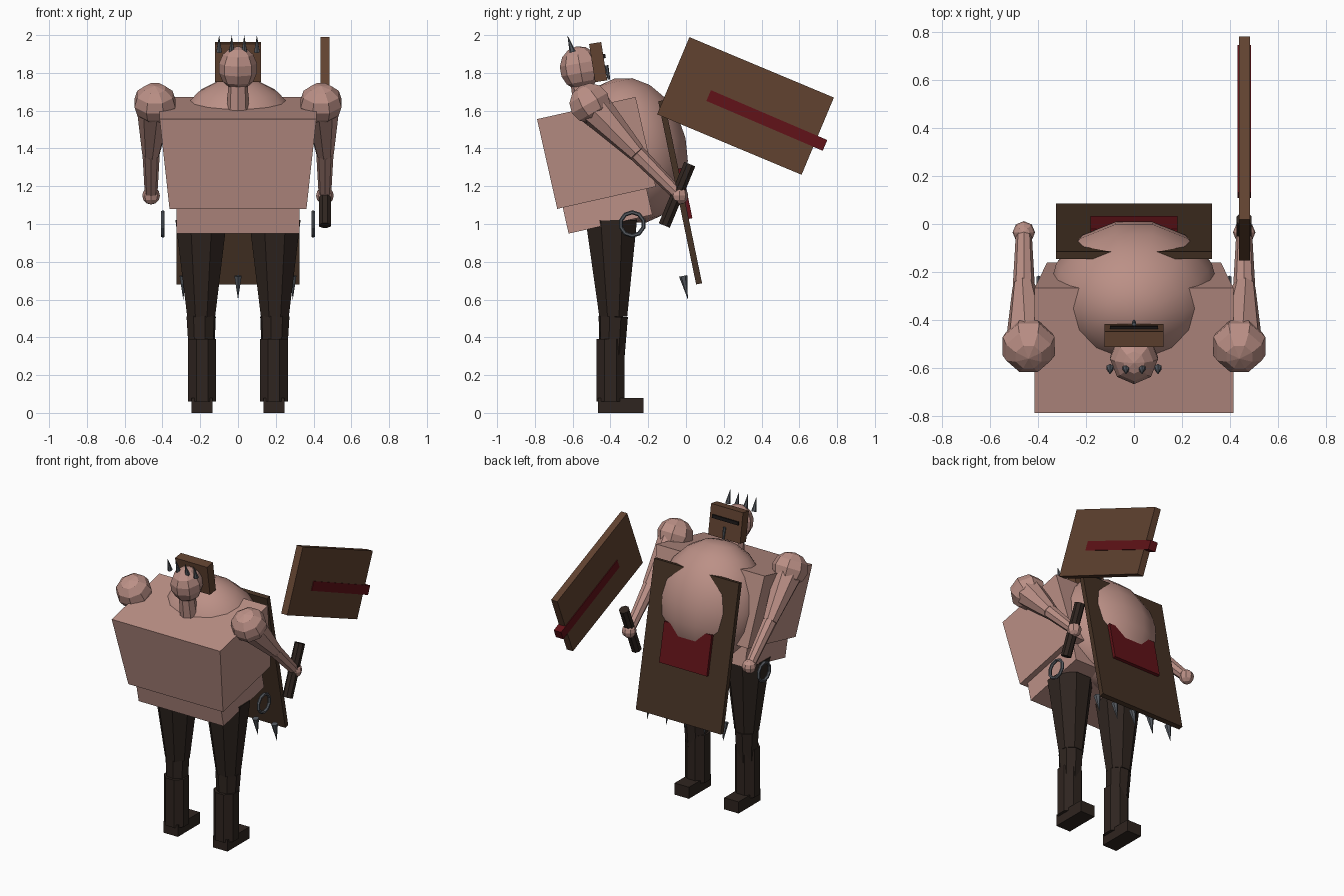
import bpy, bmesh
from math import radians, pi
from mathutils import Vector, Matrix

if "Cube" in bpy.data.objects:
    bpy.data.objects.remove(bpy.data.objects["Cube"])


def material(name, r, g, b):
    m = bpy.data.materials.new(name)
    m.diffuse_color = (r, g, b, 1)
    m.use_nodes = True
    m.node_tree.nodes["Principled BSDF"].inputs["Base Color"].default_value = m.diffuse_color
    return m


SKIN = material("skin", 0.50, 0.28, 0.24)
LEATHER = material("dark_leather", 0.028, 0.018, 0.014)
WOOD = material("wood", 0.12, 0.055, 0.03)
DARK_WOOD = material("dark_wood", 0.06, 0.032, 0.018)
RED = material("red", 0.12, 0.006, 0.009)
STEEL = material("steel", 0.09, 0.10, 0.115)
BLACK = material("black", 0.01, 0.008, 0.008)
TILT = 12.7  # lean of the torso


def finish(name, bm, mat, smooth=False):
    bmesh.ops.recalc_face_normals(bm, faces=bm.faces)
    for f in bm.faces:
        f.smooth = smooth
    me = bpy.data.meshes.new(name)
    bm.to_mesh(me)
    bm.free()
    me.materials.append(mat)
    ob = bpy.data.objects.new(name, me)
    bpy.context.collection.objects.link(ob)
    return ob


def box(name, centre, size, mat, tilt=0, top=1.0):
    bm = bmesh.new()
    bmesh.ops.create_cube(bm, size=1)
    for v in bm.verts:
        v.co = Vector(a * b for a, b in zip(v.co, size))
        if v.co.z > 0:
            v.co.x *= top
    bm.transform(Matrix.Translation(centre) @ Matrix.Rotation(radians(tilt), 4, 'X'))
    return finish(name, bm, mat)


def ball(name, centre, radii, mat, seg, rings, tilt=0, spin=0, smooth=False):
    bm = bmesh.new()
    bmesh.ops.create_uvsphere(bm, u_segments=seg, v_segments=rings, radius=1)
    bm.transform(Matrix.Translation(centre) @ Matrix.Rotation(radians(tilt), 4, 'X')
                 @ Matrix.Diagonal((*radii, 1)) @ Matrix.Rotation(spin, 4, 'Z'))
    return finish(name, bm, mat, smooth)


def limb(name, a, b, r1, r2, mat, sides=8, spin=0):
    a, b = Vector(a), Vector(b)
    d = b - a
    bm = bmesh.new()
    bmesh.ops.create_cone(bm, cap_ends=True, segments=sides, radius1=r1,
                          radius2=r2, depth=d.length)
    rot = Vector((0, 0, 1)).rotation_difference(d).to_matrix().to_4x4()
    bm.transform(Matrix.Translation((a + b) / 2) @ rot @ Matrix.Rotation(spin, 4, 'Z'))
    return finish(name, bm, mat)


def leaning(x, f, u):
    return Matrix.Rotation(radians(TILT), 3, 'X') @ Vector((x, f, u))


# Torso, hips and belly
box("torso", leaning(0, -0.16, 1.447), (0.725, 0.535, 0.487), SKIN, TILT, 0.83 / 0.725)
box("hips", leaning(0, -0.17, 1.15), (0.65, 0.455, 0.175), SKIN, TILT)
ball("belly", leaning(0, 0.02, 1.42), (0.36, 0.305, 0.39), SKIN, 14, 10, TILT, pi / 14, True)

# Neck and head
limb("neck", (0, -0.53, 1.58), (0, -0.565, 1.78), 0.06, 0.05, SKIN)
ball("head", (0, -0.56, 1.825), (0.103, 0.108, 0.117), SKIN, 8, 7, 10)

# Face mask with eye slit and small tooth
box("mask", (0, -0.465, 1.857), (0.245, 0.065, 0.205), WOOD, 9)
box("eye_slit", (0, -0.436, 1.888), (0.2, 0.02, 0.022), BLACK, 9)
limb("mask_tooth", (0, -0.421, 1.84), (0, -0.408, 1.765), 0.01, 0.007, STEEL, 6)

# Crown spikes
for i in range(4):
    x = -0.1 + i * 0.2 / 3
    limb(f"crown_spike_{i}", (x, -0.6, 1.91), (x, -0.628, 2.0), 0.017, 0, STEEL, 6)

# Wooden apron with red patch and hanging spikes
box("apron_board", (0, -0.031, 1.168), (0.65, 0.032, 0.99), DARK_WOOD, 11.7)
box("apron_patch", (0, -0.008, 1.16), (0.365, 0.03, 0.27), RED, 11.7)
for i in range(5):
    x = -0.29 + i * 0.145
    limb(f"apron_spike_{i}", (x, -0.015, 0.725), (x, 0.01, 0.6), 0.022, 0, STEEL, 6)

for s, side in ((1, "right"), (-1, "left")):
    # Arms
    shoulder, elbow, hand = (s * 0.44, -0.51, 1.64), (s * 0.46, -0.26, 1.375), (s * 0.46, -0.035, 1.15)
    ball(f"{side}_shoulder", shoulder, (0.117, 0.117, 0.105), SKIN, 8, 6, 30, pi / 8)
    limb(f"{side}_upper_arm", shoulder, elbow, 0.1, 0.048, SKIN)
    limb(f"{side}_forearm", elbow, hand, 0.046, 0.033, SKIN)
    ball(f"{side}_hand", hand, (0.047, 0.047, 0.047), SKIN, 8, 6)

    # Legs
    knee = (s * 0.195, -0.385, 0.51)
    limb(f"{side}_thigh", (s * 0.195, -0.395, 1.02), knee, 0.147, 0.08, LEATHER, 8, pi / 8)
    limb(f"{side}_shin", knee, (s * 0.19, -0.4, 0.04), 0.08, 0.055, LEATHER, 8, pi / 8)
    limb(f"{side}_shin_guard", (s * 0.19, -0.4, 0.06), (s * 0.19, -0.4, 0.39), 0.081, 0.081,
         LEATHER, 8, pi / 8)
    box(f"{side}_foot", (s * 0.19, -0.345, 0.04), (0.11, 0.24, 0.08), LEATHER)

    # Hip rings
    bpy.ops.mesh.primitive_torus_add(location=(s * 0.398, -0.285, 1.0), rotation=(0, pi / 2, 0),
                                     major_radius=0.062, minor_radius=0.011,
                                     major_segments=10, minor_segments=6)
    ring = bpy.context.object
    ring.name = f"{side}_hip_ring"
    ring.data.materials.append(STEEL)

# Cleaver: handle, blade and red stripe
limb("cleaver_handle", (0.46, -0.115, 0.992), (0.46, 0.02, 1.317), 0.034, 0.034, LEATHER, 8, pi / 8)
box("cleaver_blade", (0.461, 0.315, 1.625), (0.047, 0.829, 0.443), WOOD, -22.7)
box("cleaver_stripe", (0.461, 0.428, 1.548), (0.056, 0.67, 0.062), RED, -23.2)
